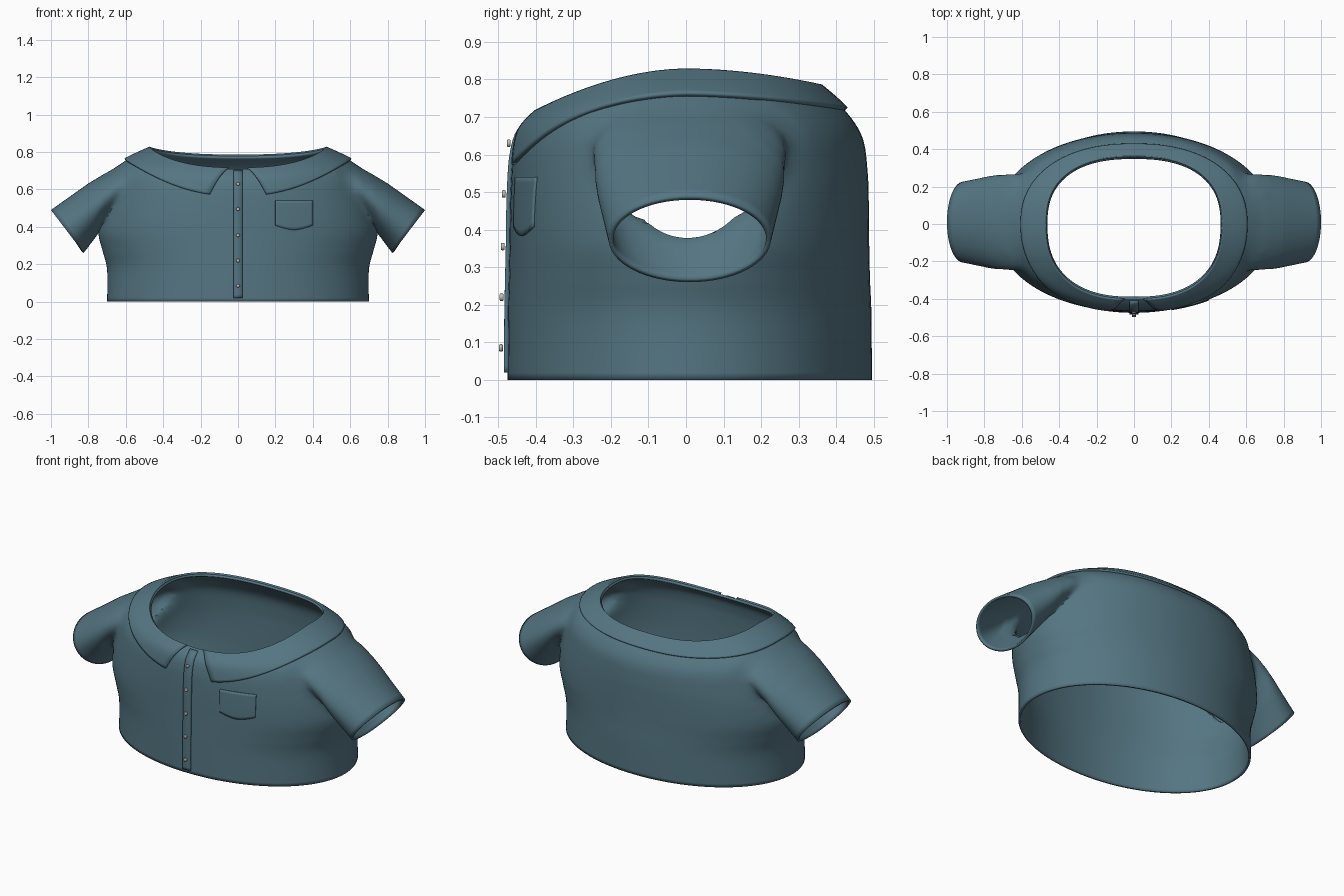
import bpy, bmesh, math
from mathutils import Vector, kdtree
from mathutils.bvhtree import BVHTree

if "Cube" in bpy.data.objects:
    bpy.data.objects.remove(bpy.data.objects["Cube"])

# torso rings: half width, front depth, back depth, z at front / side / back, roundness
RINGS = [
    (.700, .475, .495, .00, .00, .00, 2.04), (.700, .474, .494, .17, .17, .17, 2.04),
    (.724, .472, .490, .27, .27, .27, 2.06), (.746, .470, .488, .36, .36, .36, 2.08),
    (.738, .469, .487, .44, .46, .46, 2.1), (.710, .466, .484, .53, .58, .55, 2.12),
    (.672, .460, .470, .60, .694, .645, 2.15), (.602, .442, .423, .663, .757, .718, 2.25),
    (.468, .398, .356, .710, .820, .779, 2.45)]


def material(name, col):
    m = bpy.data.materials.new(name)
    m.diffuse_color = (*col, 1)
    m.use_nodes = True
    m.node_tree.nodes["Principled BSDF"].inputs["Base Color"].default_value = m.diffuse_color
    return m


cloth = material("cloth", (.09, .18, .225))
pearl = material("button_pearl", (.55, .53, .48))


def ring(v):
    """Smoothly interpolated torso ring."""
    i = min(int(v), len(RINGS) - 2)
    f = v - i
    p = [RINGS[max(0, min(len(RINGS) - 1, i + k))] for k in (-1, 0, 1, 2)]
    return [.5 * (2*b + (c-a)*f + (2*a-5*b+4*c-d)*f*f + (3*b-a-3*c+d)*f**3)
            for a, b, c, d in zip(*p)]


def surf(t, v):
    """Point on the torso at angle t and ring position v."""
    rx, yf, yb, zf, zs, zb, n = ring(v)
    c, s = math.cos(t), math.sin(t)
    x = math.copysign(abs(c) ** (2 / n), c) * rx
    y = math.copysign(abs(s) ** (2 / n), s) * (yb if s > 0 else yf)
    return Vector((x, y, zs + ((zb if s > 0 else zf) - zs) * abs(s) ** 1.5))


def normal(t, v):
    e = .02
    lo, hi = max(0, v - e), min(8, v + e)
    return (surf(t + e, v) - surf(t - e, v)).cross(surf(t, hi) - surf(t, lo)).normalized()


def grid(name, rows, tube=False):
    """Skin rows of points; a tube is closed around and capped (caps use slot 1)."""
    bm = bmesh.new()
    vs = [[bm.verts.new(p) for p in r] for r in rows]
    n = len(rows[0])
    for a, b in zip(vs, vs[1:]):
        for i in range(n if tube else n - 1):
            j = (i + 1) % n
            bm.faces.new((a[i], a[j], b[j], b[i]))
    if tube:
        for r in (vs[0], vs[-1]):
            mid = bm.verts.new(sum((v.co for v in r), Vector()) / n)
            for i in range(n):
                bm.faces.new((r[i], r[(i + 1) % n], mid)).material_index = 1
        bmesh.ops.recalc_face_normals(bm, faces=bm.faces)
    me = bpy.data.meshes.new(name)
    bm.to_mesh(me)
    bm.free()
    ob = bpy.data.objects.new(name, me)
    bpy.context.collection.objects.link(ob)
    me.materials.append(cloth)
    me.materials.append(cloth)
    return ob


def solidify(ob, t, offset=-1):
    m = ob.modifiers.new("thickness", 'SOLIDIFY')
    m.thickness, m.offset = t, offset


def smooth(ob, angle=40):
    bpy.ops.object.select_all(action='DESELECT')
    bpy.context.view_layer.objects.active = ob
    ob.select_set(True)
    bpy.ops.object.shade_smooth_by_angle(angle=math.radians(angle))


# torso
SEG = 128
shirt = grid("shirt_body", [[surf(2 * math.pi * (i + .5) / SEG, k / 6) for i in range(SEG)]
                            for k in range(49)], tube=True)

# sleeves: top point (x, z), bottom point (x, z), half depth
SLEEVE = [(.54, .765, .52, .53, .25), (.65, .722, .66, .48, .262),
          (.80, .632, .75, .36, .245), (1.0, .49, .825, .26, .216)]
for side in (-1, 1):
    rows = []
    for a, b in zip(SLEEVE, SLEEVE[1:]):
        for k in range(9 if b is SLEEVE[-1] else 8):
            tx, tz, bx, bz, w = [p + (q - p) * k / 8 for p, q in zip(a, b)]
            rows.append([(side * ((tx + bx) / 2 + (tx - bx) / 2 * math.cos(u)),
                          .01 + w * math.sin(u),
                          (tz + bz) / 2 + (tz - bz) / 2 * math.cos(u))
                         for u in [2 * math.pi * i / 64 for i in range(64)]])
    sleeve = grid("sleeve_helper", rows, tube=True)
    sleeve.hide_render = True
    m = shirt.modifiers.new("sleeve", 'BOOLEAN')
    m.operation, m.solver, m.object = 'UNION', 'EXACT', sleeve
    bpy.context.view_layer.objects.active = shirt
    bpy.ops.object.modifier_apply(modifier=m.name)
    bpy.data.objects.remove(sleeve)

# open the hem, neck and cuffs, then soften the armhole seams above the underarm
bm = bmesh.new()
bm.from_mesh(shirt.data)
bmesh.ops.delete(bm, geom=[f for f in bm.faces if f.material_index == 1], context='FACES')
bmesh.ops.remove_doubles(bm, verts=bm.verts, dist=.004)
seam = [(e.verts[0].co + e.verts[1].co) / 2 for e in bm.edges
        if len(e.link_faces) == 2 and e.calc_face_angle(0) > .3]
seam = [p for p in seam if p.z > .47 and .55 < abs(p.x) < .78]
kd = kdtree.KDTree(len(seam))
for i, p in enumerate(seam):
    kd.insert(p, i)
kd.balance()
if seam:
    near = [v for v in bm.verts if abs(v.co.x) > .53 and kd.find(v.co)[2] < .07]
    for _ in range(14):
        bmesh.ops.smooth_vert(bm, verts=near, factor=.5,
                              use_axis_x=True, use_axis_y=True, use_axis_z=True)
bm.to_mesh(shirt.data)
tree = BVHTree.FromBMesh(bm)
bm.free()
smooth(shirt, 50)
solidify(shirt, .013)

# collar, right half mirrored
rows = []
for k in range(13):
    w, row = k / 12, []
    for i in range(61):
        u = i / 60
        x0 = .155 + (.04 - .155) * w
        t0 = -math.acos((x0 / (.68 + (.47 - .68) * w)) ** 1.1)
        t = t0 + (math.pi / 2 - t0) * u
        v0 = 7 - 1.55 * max(0, -math.sin(t)) ** 3.8
        v = v0 + (8 - v0) * w
        p = surf(t, v) + normal(t, v) * .010
        if i == 60:
            p.x = 0
        row.append(p)
    rows.append(row)
collar = grid("collar", rows)
collar.modifiers.new("mirror", 'MIRROR')
smooth(collar)
solidify(collar, .012)


def on_front(x, z, off):
    """Point in front of the shirt at x, z."""
    hit = tree.ray_cast(Vector((x, -2, z)), Vector((0, 1, 0)))[0]
    return Vector((x, (hit.y if hit else -.4) - off, z))


# button placket
placket = grid("placket", [[on_front(x, .02 + .685 * k / 40, .010) for x in (-.025, 0, .025)]
                           for k in range(41)])
solidify(placket, .012)
smooth(placket)

# chest pocket with a pointed bottom
rows = []
for k in range(11):
    row = []
    for i in range(21):
        a = abs(i / 10 - 1)
        bottom = .383 + .025 * a ** 1.6
        row.append(on_front(.2 + .01 * i, bottom + (.54 - bottom) * k / 10, .006))
    rows.append(row)
pocket = grid("chest_pocket", rows)
solidify(pocket, .008)
smooth(pocket)

# buttons
for z in (.63, .495, .355, .22, .085):
    bpy.ops.mesh.primitive_cylinder_add(vertices=20, radius=.01, depth=.01,
                                        location=on_front(0, z, .018),
                                        rotation=(math.pi / 2, 0, 0))
    b = bpy.context.object
    b.name = "button"
    b.data.materials.append(pearl)
    bev = b.modifiers.new("bevel", 'BEVEL')
    bev.width, bev.segments = .003, 2
    smooth(b)
